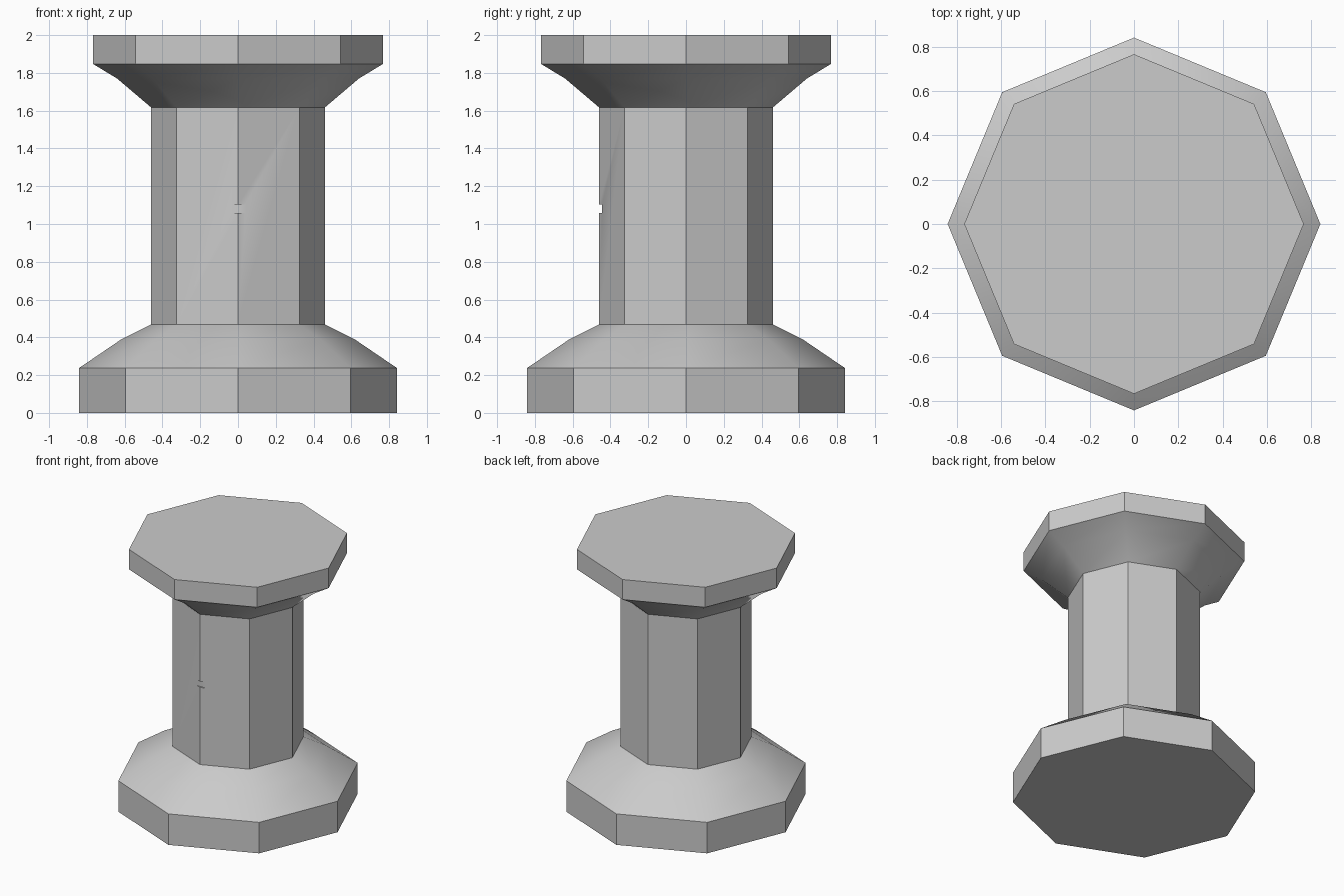
import bpy, bmesh, math

if "Cube" in bpy.data.objects:
    bpy.data.objects.remove(bpy.data.objects["Cube"])

SIDES = 8
# (radius, height) from the foot to the top of the spool
PROFILE = [(0.842, 0.0), (0.842, 0.237), (0.62, 0.388), (0.46, 0.468),
           (0.46, 1.617), (0.64, 1.77), (0.767, 1.847), (0.767, 2.0)]

grey = bpy.data.materials.new("plain grey")
grey.diffuse_color = (0.6, 0.6, 0.6, 1)
grey.use_nodes = True
grey.node_tree.nodes["Principled BSDF"].inputs["Base Color"].default_value = grey.diffuse_color


def lathe(name, profile, sides):
    """Closed faceted solid of revolution with flat caps."""
    bm = bmesh.new()
    rings = []
    for r, z in profile:
        rings.append([bm.verts.new((r * math.cos(2 * math.pi * i / sides),
                                    r * math.sin(2 * math.pi * i / sides), z))
                      for i in range(sides)])
    for low, high in zip(rings, rings[1:]):
        for i in range(sides):
            j = (i + 1) % sides
            bm.faces.new((low[i], low[j], high[j], high[i]))
    bm.faces.new(rings[0][::-1])
    bm.faces.new(rings[-1])
    mesh = bpy.data.meshes.new(name)
    bm.to_mesh(mesh)
    bm.free()
    obj = bpy.data.objects.new(name, mesh)
    bpy.context.collection.objects.link(obj)
    mesh.materials.append(grey)
    return obj


# Spool: wide foot, flares, column and top disc
spool = lathe("spool", PROFILE, SIDES)

# Small thread notch in the front corner of the column
bpy.ops.mesh.primitive_cube_add(size=1, location=(0, -0.494, 1.08))
cutter = bpy.context.object
cutter.name = "notch_cutter"
cutter.scale = (0.2, 0.1, 0.046)
cutter.hide_render = True
cutter.data.materials.append(grey)
cut = spool.modifiers.new("thread notch", 'BOOLEAN')
cut.operation = 'DIFFERENCE'
cut.object = cutter
bpy.ops.object.select_all(action='DESELECT')
bpy.context.view_layer.objects.active = spool
spool.select_set(True)
bpy.ops.object.modifier_apply(modifier=cut.name)
bpy.data.objects.remove(cutter)

# Smooth flares, crisp column corners and rims
bpy.ops.object.shade_smooth_by_angle(angle=math.radians(35))
